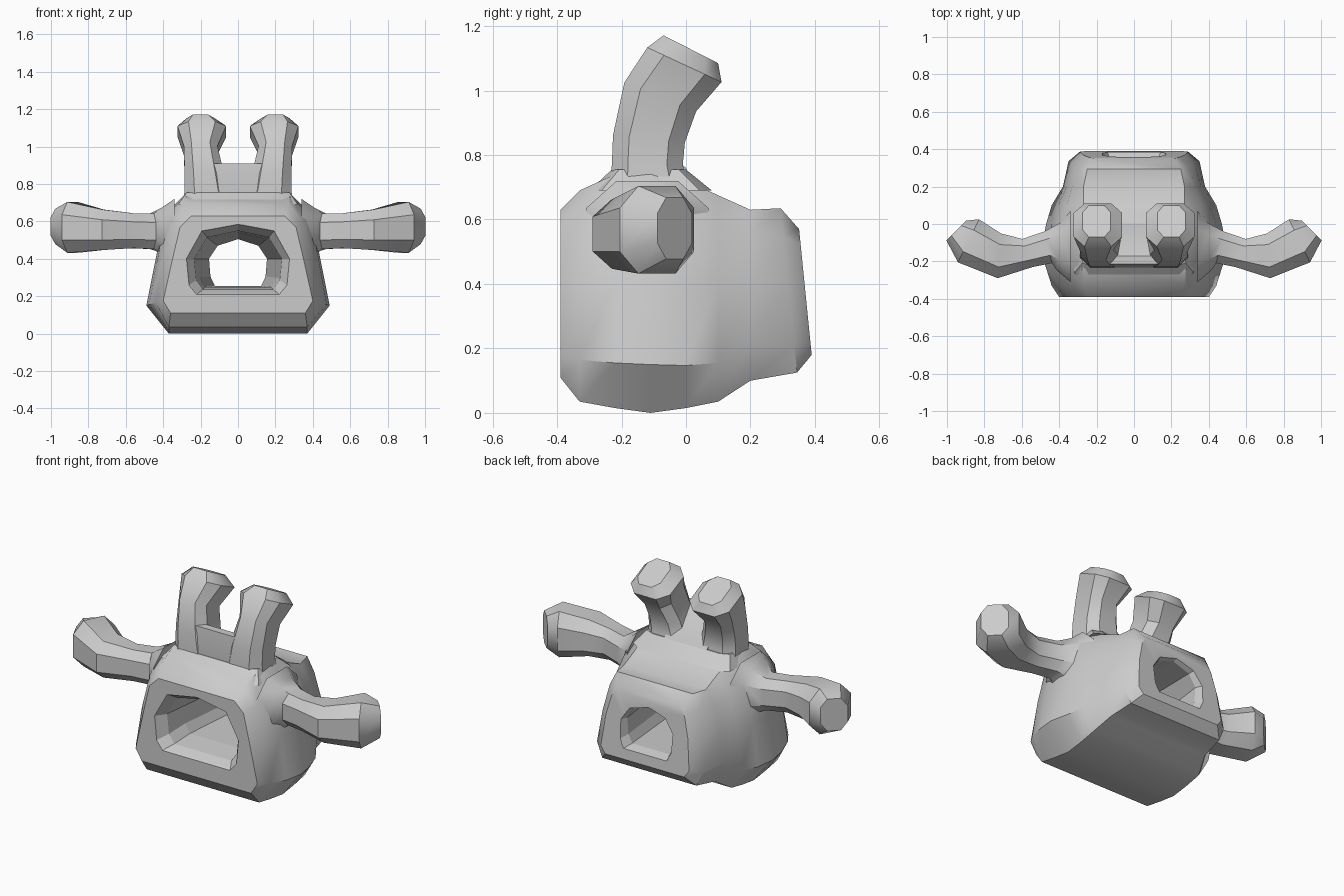
import bpy, bmesh
from math import radians, sin, cos
from mathutils import Vector

if "Cube" in bpy.data.objects:
    bpy.data.objects.remove(bpy.data.objects["Cube"])


def loft(name, rings):
    """Skin a list of equal-length point rings and cap both ends."""
    bm = bmesh.new()
    vs = [[bm.verts.new(p) for p in r] for r in rings]
    n = len(vs[0])
    for a, b in zip(vs, vs[1:]):
        for i in range(n):
            bm.faces.new((a[i], a[(i + 1) % n], b[(i + 1) % n], b[i]))
    bm.faces.new(vs[0])
    bm.faces.new(vs[-1])
    bmesh.ops.recalc_face_normals(bm, faces=bm.faces)
    me = bpy.data.meshes.new(name)
    bm.to_mesh(me)
    bm.free()
    ob = bpy.data.objects.new(name, me)
    bpy.context.collection.objects.link(ob)
    return ob


def octagon(c, u, v, k=0.5):
    """Chamfered rectangle around c with half-axes u and v."""
    c, u, v = Vector(c), Vector(u), Vector(v)
    pts = [(1, -k), (1, k), (k, 1), (-k, 1), (-1, k), (-1, -k), (-k, -1), (k, -1)]
    return [c + u * a + v * b for a, b in pts]


def mirror(ob):
    ob.modifiers.new("mirror", 'MIRROR').use_axis[0] = True


def smooth(ob, angle=38):
    bpy.ops.object.select_all(action='DESELECT')
    ob.select_set(True)
    bpy.context.view_layer.objects.active = ob
    bpy.ops.object.shade_smooth_by_angle(angle=radians(angle))


# body: cross-sections along y: y, slant, then x,z of bottom, chamfer, side, shoulder, top
sections = [
    (-.39, 0, .36, .11, .40, .175, .35, .40, .31, .57, .25, .63),
    (-.33, 0, .37, .035, .44, .165, .40, .40, .35, .60, .27, .69),
    (-.22, 0, .37, .015, .475, .155, .43, .40, .385, .63, .28, .74),
    (-.11, 0, .37, 0, .49, .15, .44, .40, .395, .63, .28, .75),
    (0, 0, .37, .015, .47, .147, .44, .40, .39, .62, .28, .72),
    (.10, 0, .37, .035, .44, .155, .405, .40, .36, .58, .27, .675),
    (.20, 0, .33, .10, .38, .22, .36, .40, .33, .55, .27, .63),
    (.345, .1, .31, .125, .35, .21, .325, .40, .29, .55, .25, .635),
    (.396, .1, .26, .18, .29, .22, .27, .40, .24, .52, .21, .57),
]
rings = []
for y, s, *xz in sections:
    half = [(x, y - s * (z - .12), z) for x, z in zip(xz[::2], xz[1::2])]
    rings.append(half + [(-x, yy, z) for x, yy, z in reversed(half)])
body = loft("body", rings)

# tunnel through the body: y, half width, floor, ceiling
rings = []
for y, w, z0, z1 in [(-.45, .31, .17, .61), (-.38, .27, .215, .58), (-.33, .235, .235, .55),
                     (-.2, .22, .25, .54), (.33, .155, .255, .505), (.46, .21, .22, .54)]:
    half = [(.8 * w, y, z0), (.95 * w, y, z0 + .05), (w, y, .40), (.7 * w, y, z1 - .035)]
    rings.append(half + [(0, y, z1)] + [(-a, b, c) for a, b, c in reversed(half)])
cutter = loft("tunnel_cutter", rings)
cutter.hide_render = True
cutter.hide_viewport = True
cut = body.modifiers.new("tunnel", 'BOOLEAN')
cut.operation = 'DIFFERENCE'
cut.solver = 'EXACT'
cut.object = cutter

# arms: centre, section angle in plan, half depth, half height
rings = []
for c, ang, a, b in [((.34, -.12, .55), 0, .19, .17), ((.40, -.12, .55), 5, .13, .125),
                     ((.46, -.125, .547), -14, .087, .095), ((.57, -.155, .55), -20, .08, .093),
                     ((.72, -.17, .555), 4, .12, .108), ((.885, -.09, .568), 26, .128, .136),
                     ((.95, -.035, .573), 45, .075, .095)]:
    t = radians(ang)
    rings.append(octagon(c, (a * sin(t), -a * cos(t), 0), (0, 0, b)))
arm = loft("arm", rings)
mirror(arm)

# ears: centre, backward tilt of section, half width, half depth
rings = []
for c, ang, a, b in [((.16, -.11, .66), 0, .14, .13), ((.17, -.12, .77), 0, .115, .11),
                     ((.18, -.115, .85), 6, .105, .112), ((.2, -.08, .98), 22, .09, .12),
                     ((.193, -.005, 1.08), 25, .13, .127), ((.2, .015, 1.128), 27, .075, .095)]:
    t = radians(ang)
    rings.append(octagon(c, (a, 0, 0), (0, b * cos(t), -b * sin(t)), .55))
ear = loft("ear", rings)
mirror(ear)

# sloping web between the ears
profile = [(-.22, .68), (-.228, .76), (-.215, .91), (-.17, .91), (0, .76), (.02, .70)]
web = loft("ear_web", [[(x, y, z) for y, z in profile] for x in (-.14, .14)])

# collar where the ears meet the body
collar = loft("ear_collar", [octagon((0, -.11, .69), (.32, 0, 0), (0, .19, 0), .8),
                             octagon((0, -.115, .755), (.275, 0, 0), (0, .115, 0), .8)])

for ob in (body, arm, ear, web, collar):
    smooth(ob)
